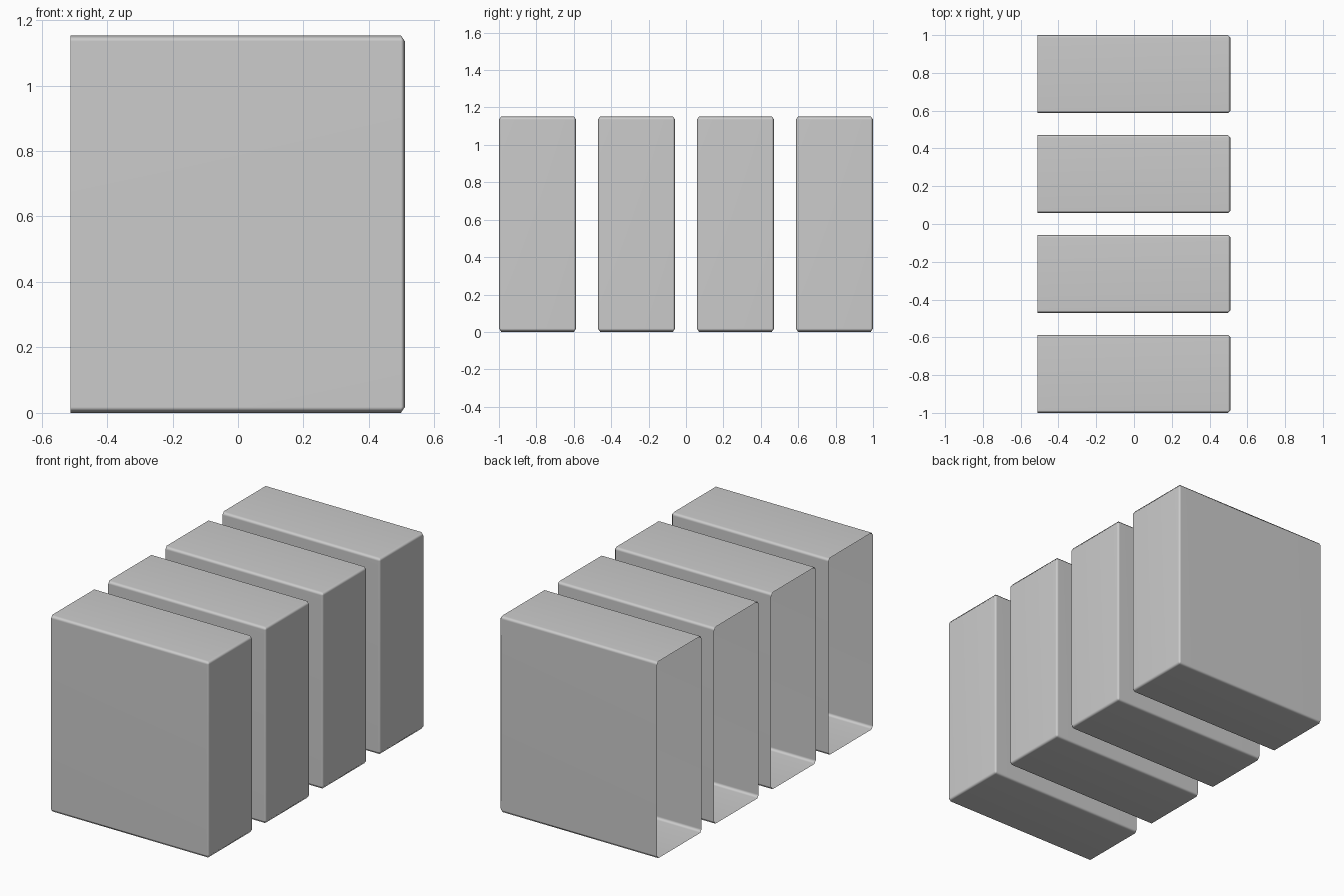
import bpy, bmesh
from mathutils import Matrix

if "Cube" in bpy.data.objects:
    bpy.data.objects.remove(bpy.data.objects["Cube"])

X0, X1, H, W, PITCH = -0.512, 0.51, 1.153, 0.413, 0.529
BEV = (0.0125, 0.0125, 0.018)   # chamfer size along x, y, z


def open_case(name, y):
    """Chamfered box shell, open on its -x side."""
    size = (X1 - X0, W, H)
    bm = bmesh.new()
    bmesh.ops.create_cube(bm, size=1)
    # work in units of the chamfer so it can differ per axis
    bmesh.ops.scale(bm, vec=[s / b for s, b in zip(size, BEV)], verts=bm.verts)
    edges = [e for e in bm.edges if max(v.co.x for v in e.verts) > 0]
    bmesh.ops.bevel(bm, geom=edges, offset=1, segments=1, profile=0.5, affect='EDGES')
    bm.normal_update()
    back = [f for f in bm.faces if f.normal.x < -0.9]
    bmesh.ops.delete(bm, geom=back, context='FACES')
    bmesh.ops.scale(bm, vec=BEV, verts=bm.verts)
    bmesh.ops.translate(bm, vec=((X0 + X1) / 2, 0, H / 2), verts=bm.verts)
    for f in bm.faces:
        f.smooth = True
    me = bpy.data.meshes.new(name)
    bm.to_mesh(me)
    bm.free()
    ob = bpy.data.objects.new(name, me)
    bpy.context.collection.objects.link(ob)
    ob.location.y = y
    # keep the large sides flat, blend only across the chamfers
    ob.modifiers.new("weighted_normals", 'WEIGHTED_NORMAL')
    return ob


# row of four evenly spaced cases
for i in range(4):
    open_case(f"open_case_{i + 1}", (i - 1.5) * PITCH)
